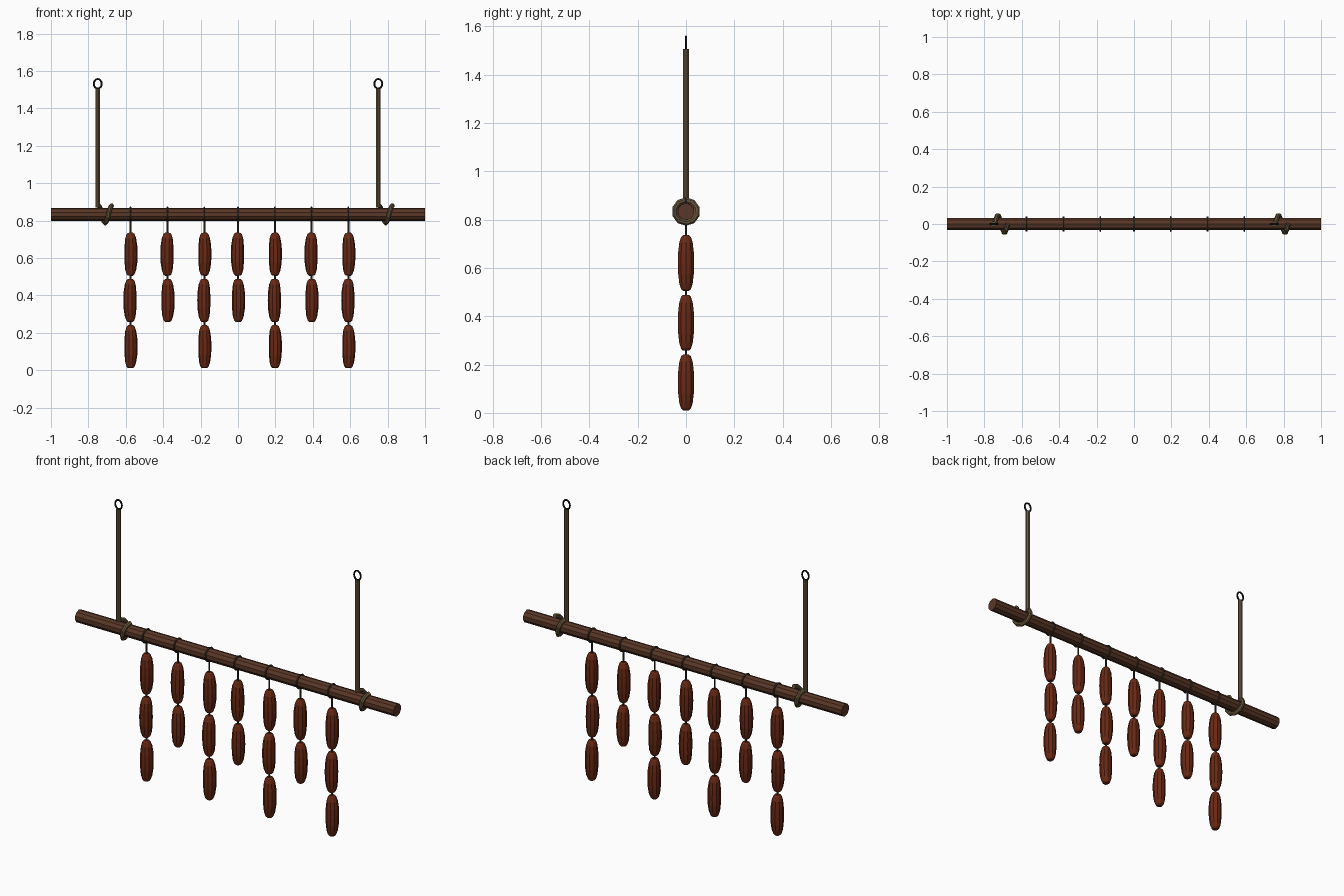
import bpy
import bmesh
from math import sin, cos, pi
from mathutils import Vector

if "Cube" in bpy.data.objects:
    bpy.data.objects.remove(bpy.data.objects["Cube"])


def material(name, colour):
    m = bpy.data.materials.new(name)
    m.use_nodes = True
    m.diffuse_color = (*colour, 1)
    bsdf = m.node_tree.nodes["Principled BSDF"]
    bsdf.inputs["Base Color"].default_value = (*colour, 1)
    bsdf.inputs["Roughness"].default_value = 0.8
    return m


WOOD = material("dark wood", (0.10, 0.038, 0.020))
MEAT = material("cured meat", (0.145, 0.022, 0.007))
ROPE = material("hemp rope", (0.135, 0.092, 0.045))
STRING = material("dark string", (0.045, 0.032, 0.017))
IRON = material("black iron", (0.010, 0.012, 0.013))


def tube(name, path, radii, sides, mat, closed=False, side_axis=(0, 1, 0)):
    """Sweep a polygon along a path, with one radius or one per point."""
    pts = [Vector(p) for p in path]
    n = len(pts)
    if not isinstance(radii, list):
        radii = [radii] * n
    bm = bmesh.new()
    rings = []
    for i, p in enumerate(pts):
        if closed:
            tangent = pts[(i + 1) % n] - pts[i - 1]
        else:
            tangent = pts[min(i + 1, n - 1)] - pts[max(i - 1, 0)]
        tangent.normalize()
        u = Vector(side_axis)
        u = (u - tangent * u.dot(tangent)).normalized()
        v = tangent.cross(u)
        angles = [2 * pi * (k + 0.5) / sides for k in range(sides)]
        rings.append([bm.verts.new(p + (u * cos(a) + v * sin(a)) * radii[i])
                      for a in angles])
    for i in range(n if closed else n - 1):
        a, b = rings[i], rings[(i + 1) % n]
        for k in range(sides):
            j = (k + 1) % sides
            bm.faces.new((a[k], a[j], b[j], b[k]))
    if not closed:
        bm.faces.new(rings[0])
        bm.faces.new(rings[-1])
    bmesh.ops.recalc_face_normals(bm, faces=bm.faces)
    mesh = bpy.data.meshes.new(name)
    bm.to_mesh(mesh)
    bm.free()
    mesh.materials.append(mat)
    obj = bpy.data.objects.new(name, mesh)
    bpy.context.collection.objects.link(obj)
    return obj


POLE_Z = 0.833
POLE_R = 0.035

# Wooden pole
tube("pole", [(-1, 0, POLE_Z), (1, 0, POLE_Z)], POLE_R, 10, WOOD)

# Hanging ropes, each with a wrap round the pole and an iron ring on top
for side, x in (("right", -0.75), ("left", 0.75)):
    tube(side + "_rope", [(x, 0, 0.87), (x, 0, 1.505)], 0.0135, 8, ROPE)
    turns = [2 * pi * k / 10 for k in range(11)]
    wrap = [(x + 0.005 + 0.07 * a / (2 * pi), 0.047 * sin(a),
             POLE_Z + 0.047 * cos(a)) for a in turns]
    tube(side + "_rope_wrap", wrap, 0.0125, 8, ROPE, side_axis=(1, 0, 0))
    circle = [2 * pi * k / 16 for k in range(16)]
    eye = [(x + 0.021 * cos(a), 0, 1.531 + 0.026 * sin(a)) for a in circle]
    tube(side + "_ring", eye, 0.005, 6, IRON, closed=True)

# Sausage outline: height along the link and radius
OUTLINE = [(-0.115, 0.013), (-0.108, 0.021), (-0.085, 0.029), (-0.045, 0.034),
           (0, 0.035), (0.045, 0.034), (0.085, 0.029), (0.108, 0.021),
           (0.115, 0.013)]
LINK_TOP = 0.62
PITCH = 0.247

# Strings of sausages, alternately three and two links long
for s, x in enumerate((-0.575, -0.377, -0.18, 0, 0.197, 0.393, 0.59)):
    links = 3 if s % 2 == 0 else 2
    low = LINK_TOP - PITCH * (links - 1)
    loop = [(x, (POLE_R + 0.002) * cos(2 * pi * k / 12),
             POLE_Z + (POLE_R + 0.002) * sin(2 * pi * k / 12))
            for k in range(12)]
    tube(f"string_loop_{s}", loop, 0.005, 6, STRING, closed=True,
         side_axis=(1, 0, 0))
    tube(f"string_{s}", [(x, 0, low), (x, 0, POLE_Z - POLE_R)], 0.005, 6,
         STRING)
    for i in range(links):
        z = LINK_TOP - PITCH * i
        bend = 0.003 * (-1) ** (s + i)
        path = [(x + bend * cos(pi * h / 0.23), 0, z + h) for h, r in OUTLINE]
        tube(f"sausage_{s}_{i}", path, [r for h, r in OUTLINE], 10, MEAT)
